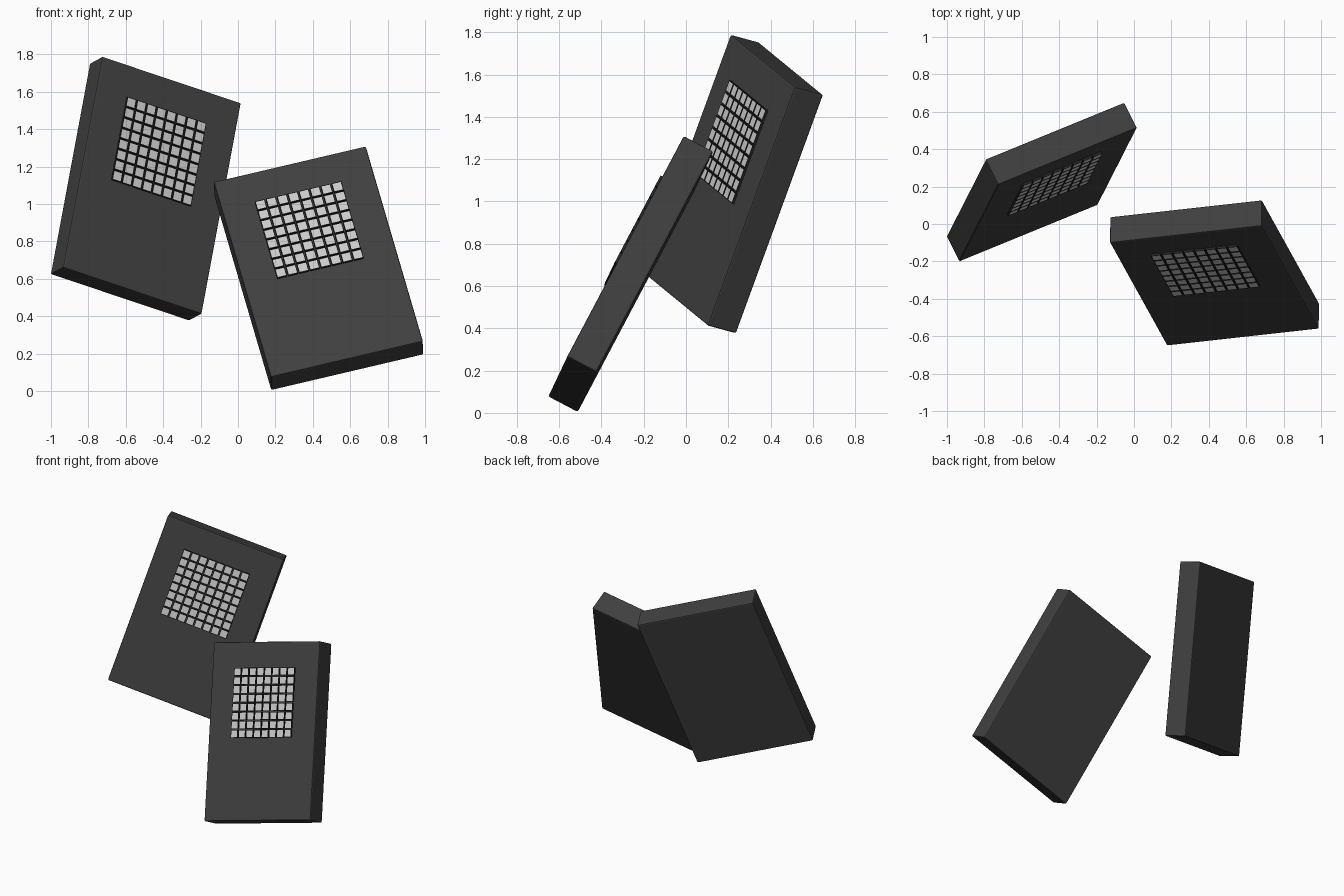
import bpy, bmesh
from mathutils import Vector, Matrix

if "Cube" in bpy.data.objects:
    bpy.data.objects.remove(bpy.data.objects["Cube"])

W, H, D = 0.84, 1.22, 0.157          # slab width, height, depth
PITCH, PAD, RAISE = 0.0605, 0.054, 0.012


def material(name, c):
    m = bpy.data.materials.new(name)
    m.diffuse_color = (c, c, c, 1)
    m.use_nodes = True
    m.node_tree.nodes["Principled BSDF"].inputs["Base Color"].default_value = m.diffuse_color
    return m


body_mat = material("charcoal body", 0.05)
rim_mat = material("dark pad rim", 0.02)
light_mat = material("light grey pad", 0.60)


def make_object(name, bm, mats, matrix):
    mesh = bpy.data.meshes.new(name)
    bm.to_mesh(mesh)
    bm.free()
    for m in mats:
        mesh.materials.append(m)
    ob = bpy.data.objects.new(name, mesh)
    bpy.context.collection.objects.link(ob)
    ob.matrix_world = matrix
    return ob


def box(bm, size, centre):
    mat = Matrix.Translation(centre) @ Matrix.Diagonal((*size, 1))
    return bmesh.ops.create_cube(bm, size=1, matrix=mat)["verts"]


def device(side, corner, right, up):
    # local frame: x right, y up, z out of the front; origin at front top-left corner
    x = Vector(right).normalized()
    z = x.cross(Vector(up)).normalized()
    y = z.cross(x)
    frame = Matrix((x, y, z)).transposed().to_4x4()
    frame.translation = corner

    # slab body with slightly softened edges
    bm = bmesh.new()
    box(bm, (W, H, D), (W / 2, -H / 2, -D / 2))
    bmesh.ops.bevel(bm, geom=bm.edges[:], offset=0.008, segments=2,
                    profile=0.5, affect='EDGES')
    make_object(side + "_body", bm, [body_mat], frame)

    # 8 x 8 raised pads: dark rims with light inset tops
    bm = bmesh.new()
    tops = []
    for i in range(8):
        for j in range(8):
            c = (W / 2 + (i - 3.5) * PITCH, -0.417 + (j - 3.5) * PITCH, RAISE / 2 - 0.002)
            box(bm, (PAD, PAD, RAISE + 0.004), c)
    bm.normal_update()
    tops = [f for f in bm.faces if f.normal.z > 0.9]
    bmesh.ops.inset_individual(bm, faces=tops, thickness=0.006)
    for f in tops:
        f.material_index = 1
    make_object(side + "_pads", bm, [rim_mat, light_mat], frame)


device("left", (-0.725, 0.21, 1.79), (0.745, 0.305, -0.25), (0.205, 0.41, 1.13))
device("right", (-0.13, -0.10, 1.12), (0.81, 0.09, 0.19), (-0.31, 0.55, 1.04))
